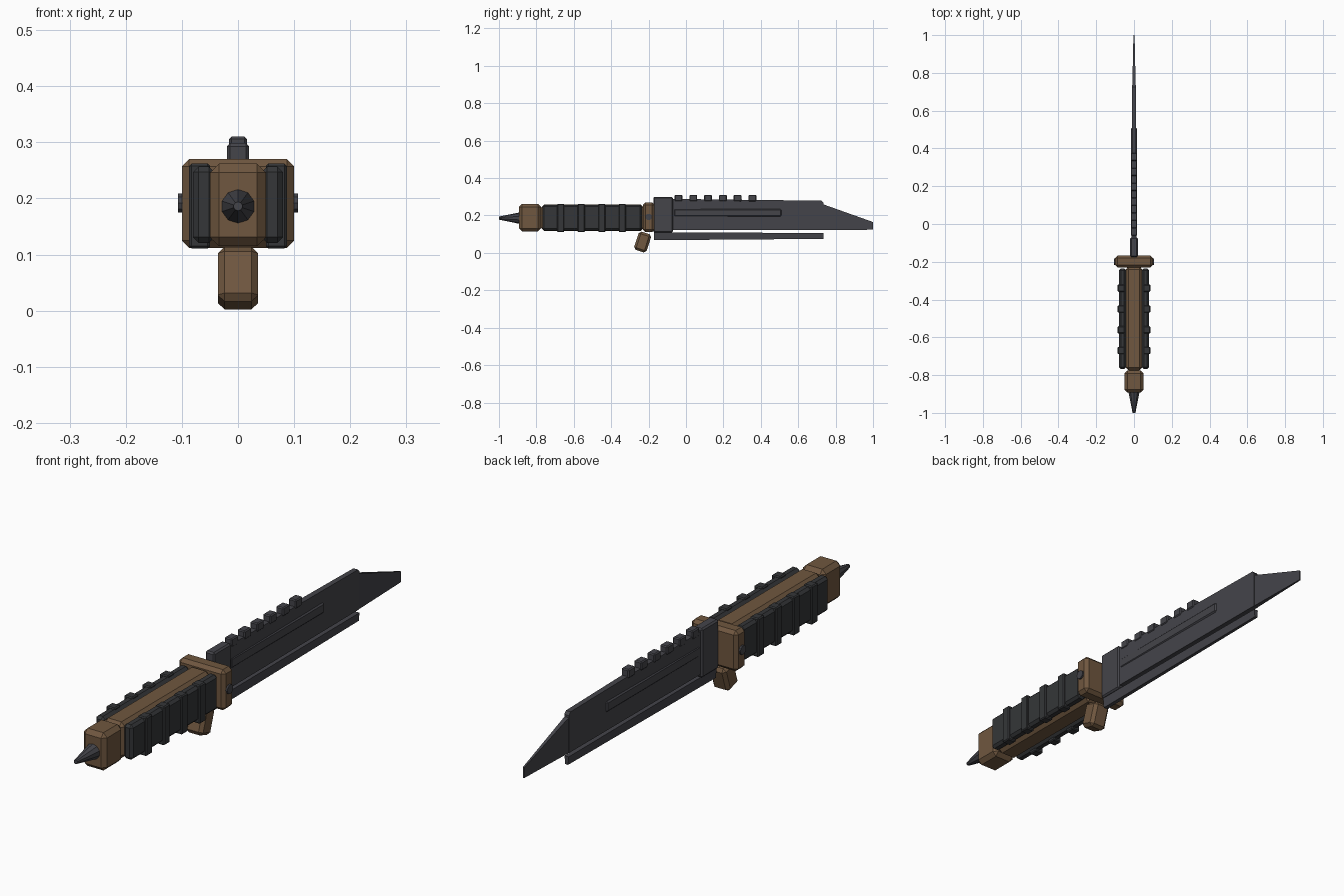
import bpy, bmesh
from math import radians
from mathutils import Matrix

if "Cube" in bpy.data.objects:
    bpy.data.objects.remove(bpy.data.objects["Cube"])


def material(name, rgb):
    m = bpy.data.materials.new(name)
    m.diffuse_color = (*rgb, 1)
    m.use_nodes = True
    m.node_tree.nodes["Principled BSDF"].inputs["Base Color"].default_value = m.diffuse_color
    return m


BROWN = material("brown_polymer", (0.16, 0.095, 0.05))
STEEL = material("dark_steel", (0.058, 0.058, 0.068))
RUBBER = material("black_rubber", (0.035, 0.037, 0.04))


def finish(bm, name, mat):
    bmesh.ops.recalc_face_normals(bm, faces=bm.faces)
    me = bpy.data.meshes.new(name)
    bm.to_mesh(me)
    bm.free()
    me.materials.append(mat)
    ob = bpy.data.objects.new(name, me)
    bpy.context.collection.objects.link(ob)
    return ob


def box(name, x, y, z, mat, bevel=0.0, tilt=0.0):
    """Chamfered box from (min, max) ranges, optionally tilted about x."""
    bm = bmesh.new()
    bmesh.ops.create_cube(bm, size=1)
    bmesh.ops.scale(bm, vec=(x[1] - x[0], y[1] - y[0], z[1] - z[0]), verts=bm.verts)
    if bevel:
        bmesh.ops.bevel(bm, geom=bm.edges[:], offset=bevel, segments=1,
                        affect='EDGES', profile=0.5)
    bmesh.ops.rotate(bm, matrix=Matrix.Rotation(radians(tilt), 3, 'X'), verts=bm.verts)
    bmesh.ops.translate(bm, vec=(sum(x) / 2, sum(y) / 2, sum(z) / 2), verts=bm.verts)
    return finish(bm, name, mat)


def slab(name, outline, mat):
    """Side profile of (y, z, half_width) points spanned across x."""
    bm = bmesh.new()
    left = [bm.verts.new((-w, y, z)) for y, z, w in outline]
    right = [bm.verts.new((w, y, z)) for y, z, w in outline]
    bm.faces.new(left)
    bm.faces.new(right[::-1])
    n = len(outline)
    for i in range(n):
        j = (i + 1) % n
        bm.faces.new((left[i], right[i], right[j], left[j]))
    return finish(bm, name, mat)


def cone(name, r1, r2, depth, sides, matrix, mat):
    bm = bmesh.new()
    bmesh.ops.create_cone(bm, cap_ends=True, segments=sides, radius1=r1,
                          radius2=r2, depth=depth, matrix=matrix)
    return finish(bm, name, mat)


# Handle core, pommel and guard
box("handle_core", (-.045, .045), (-.775, -.225), (.117, .258), BROWN, .016)
box("pommel", (-.05, .05), (-.893, -.775), (.115, .262), BROWN, .016)
box("guard", (-.1, .1), (-.23, -.168), (.112, .27), BROWN, .013)

# Pommel spike pointing to -y
cone("pommel_spike", .031, .008, .112, 10,
     Matrix.Translation((0, -.944, .186)) @ Matrix.Rotation(radians(90), 4, 'X'), STEEL)

# Ribbed side grips and guard bolts
for side, s in (("right", 1), ("left", -1)):
    def span(a, b):
        return tuple(sorted((s * a, s * b)))
    box(f"grip_panel_{side}", span(.042, .08), (-.768, -.236), (.121, .257), RUBBER, .01)
    for i in range(4):
        y = -.67 + .11 * i
        box(f"grip_rib_{i}_{side}", span(.05, .087), (y - .019, y + .019),
            (.111, .262), RUBBER, .004)
    cone(f"guard_bolt_{side}", .018, .018, .02, 10,
         Matrix.Translation((s * .097, -.2, .192)) @ Matrix.Rotation(radians(90), 4, 'Y'), STEEL)

# Tilted finger catch below the guard
box("finger_catch", (-.036, .036), (-.267, -.197), (.007, .109), BROWN, .012, tilt=-18)

# Blade collar, body and clipped tip
box("blade_collar", (-.02, .02), (-.175, -.07), (.108, .299), STEEL, .006)
slab("blade_body", [(-.1, .122, .014), (.735, .122, .01), (.735, .268, .01),
                    (.725, .279, .01), (-.1, .289, .014)], STEEL)
slab("blade_tip", [(.73, .122, .009), (1, .124, .003), (1, .165, .003),
                   (.73, .261, .009)], STEEL)

# Raised rib along both blade sides
box("blade_rib", (-.0165, .0165), (-.065, .51), (.194, .236), STEEL, .006)

# Spine teeth
for i in range(6):
    y = -.04 + .079 * i
    box(f"spine_tooth_{i}", (-.016, .016), (y - .021, y + .021), (.276, .31), STEEL, .004)

# Separate lower cutting strip
slab("lower_edge", [(-.172, .068, .008), (.735, .075, .006), (.735, .107, .009),
                    (-.172, .109, .012)], STEEL)
